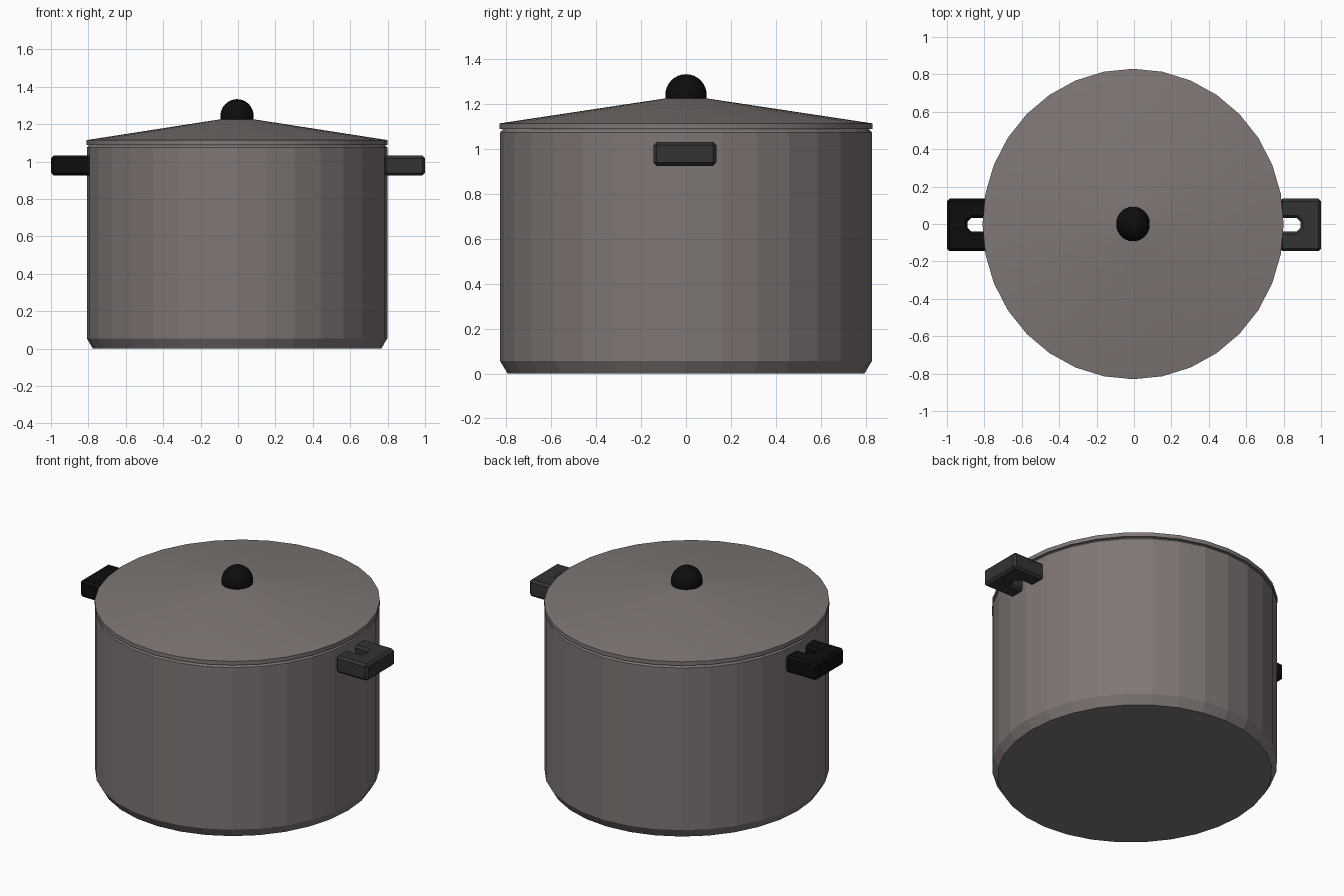
import bpy, bmesh
from math import sin, cos, pi

if "Cube" in bpy.data.objects:
    bpy.data.objects.remove(bpy.data.objects["Cube"])

CX, CY = -0.005, 0.0      # pot axis
SX = 0.97                 # pot is slightly narrower in x
SIDES = 32


def material(name, rgb):
    m = bpy.data.materials.new(name)
    m.diffuse_color = (*rgb, 1)
    m.use_nodes = True
    m.node_tree.nodes["Principled BSDF"].inputs["Base Color"].default_value = m.diffuse_color
    return m


steel = material("steel", (0.21, 0.182, 0.176))
black = material("black_plastic", (0.004, 0.004, 0.004))
grey = material("grey_plastic", (0.033, 0.033, 0.033))


def finish(name, bm, mat):
    bmesh.ops.recalc_face_normals(bm, faces=bm.faces)
    me = bpy.data.meshes.new(name)
    bm.to_mesh(me)
    bm.free()
    me.materials.append(mat)
    ob = bpy.data.objects.new(name, me)
    bpy.context.collection.objects.link(ob)
    return ob


def lathe(name, profile, mat):
    """Closed solid of revolution from (radius, z) points."""
    bm = bmesh.new()
    rings = [[bm.verts.new((CX + SX * r * cos(2 * pi * i / SIDES),
                            CY + r * sin(2 * pi * i / SIDES), z))
              for i in range(SIDES)] for r, z in profile]
    for a, b in zip(rings, rings[1:]):
        for i in range(SIDES):
            j = (i + 1) % SIDES
            bm.faces.new((a[i], a[j], b[j], b[i]))
    bm.faces.new(rings[0])
    bm.faces.new(rings[-1])
    return finish(name, bm, mat)


# Pot body with chamfered foot and rim
lathe("pot_body", [(0.795, 0), (0.828, 0.055), (0.828, 1.075), (0.815, 1.09)], steel)

# Conical lid
lid = lathe("lid", [(0.83, 1.09), (0.83, 1.115), (0.08, 1.228)], steel)

# Lid knob
bm = bmesh.new()
bmesh.ops.create_uvsphere(bm, u_segments=32, v_segments=16, radius=0.092)
bmesh.ops.scale(bm, vec=(SX, 1, 1), verts=bm.verts)
bmesh.ops.translate(bm, vec=(CX, CY, 1.242), verts=bm.verts)
knob = finish("lid_knob", bm, black)

# Smooth the knob and the lid slope
for ob in (lid, knob):
    bpy.ops.object.select_all(action='DESELECT')
    ob.select_set(True)
    bpy.context.view_layer.objects.active = ob
    bpy.ops.object.shade_smooth_by_angle(angle=0.4)


# U-shaped side handles
def handle(name, side, mat):
    half = [(0.78, 0.14), (1.0, 0.14)]
    slot = [(0.87, 0.036), (0.78, 0.036)]
    tip = (0.89, 0.016)
    outline = (half + [(x, -y) for x, y in reversed(half)]
               + [(x, -y) for x, y in reversed(slot)]
               + [(tip[0], -tip[1]), tip] + slot)
    bm = bmesh.new()
    face = bm.faces.new([bm.verts.new((side * x, y - 0.005, 0.926)) for x, y in outline])
    ext = bmesh.ops.extrude_face_region(bm, geom=[face])
    bmesh.ops.translate(bm, vec=(0, 0, 0.106),
                        verts=[v for v in ext["geom"] if isinstance(v, bmesh.types.BMVert)])
    ob = finish(name, bm, mat)
    bev = ob.modifiers.new("edge_bevel", 'BEVEL')
    bev.width = 0.014
    bev.segments = 1
    bev.limit_method = 'ANGLE'
    bev.angle_limit = 1.05


handle("right_handle", 1, grey)
handle("left_handle", -1, black)
